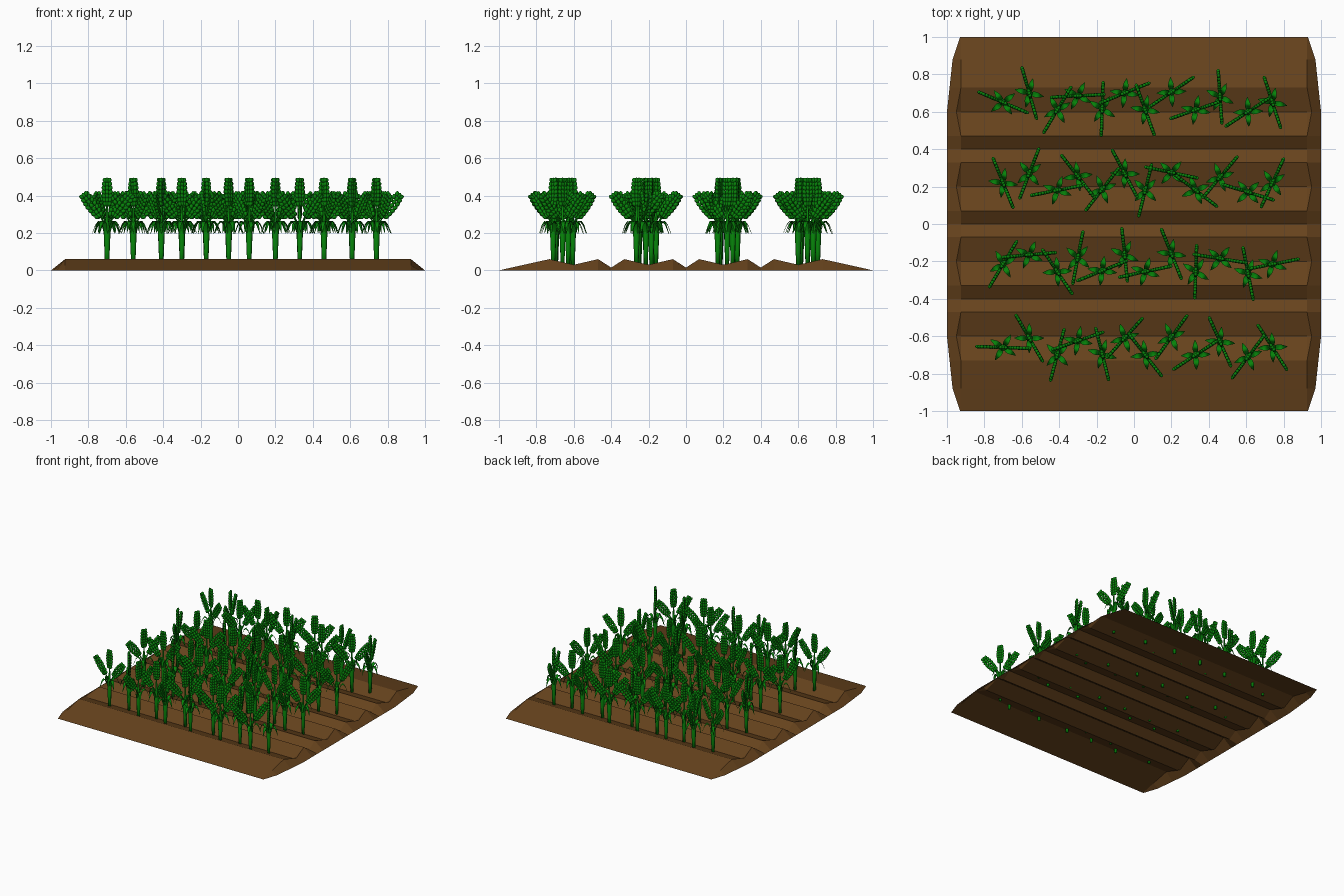
import bpy, bmesh, math
from mathutils import Vector, Matrix

if "Cube" in bpy.data.objects:
    bpy.data.objects.remove(bpy.data.objects["Cube"])


def material(name, rgb):
    m = bpy.data.materials.new(name)
    m.diffuse_color = (*rgb, 1)
    m.use_nodes = True
    m.node_tree.nodes["Principled BSDF"].inputs["Base Color"].default_value = m.diffuse_color
    return m


SOIL = material("soil brown", (0.135, 0.056, 0.012))
GREEN = material("plant green", (0.002, 0.235, 0.003))


def to_mesh(bm, name, mat, smooth=False):
    for f in bm.faces:
        f.smooth = smooth
    me = bpy.data.meshes.new(name)
    bm.to_mesh(me)
    bm.free()
    me.materials.append(mat)
    return me


def place(name, me, loc=(0, 0, 0), angle=0):
    ob = bpy.data.objects.new(name, me)
    ob.location = loc
    ob.rotation_euler.z = angle
    bpy.context.collection.objects.link(ob)
    return ob


# Ploughed soil: open ridged sheet with sloping ends; furrows have a raised end lip
half = [(0, .015), (.07, .06), (.2, .015), (.33, .06), (.4, .015), (.47, .06),
        (.6, .015), (.73, .06), (.88, .027), (1, 0)]
profile = [(-y, z) for y, z in half[:0:-1]] + half
bm = bmesh.new()
prev = None
for y, z in profile:
    a = abs(y)
    outer = 1 if a <= .6 else (1 - .03 * (a - .6) / .28 if a <= .88 else .97 - .04 * (a - .88) / .12)
    inner = min(.925, outer - .003)
    lip, lip_z = (.95, .03) if a in (.2, .6) else (inner, z)
    right = [(inner, y, z), (lip, y, lip_z), (outer, y, 0)]
    row = [bm.verts.new(p) for p in [(-p[0], p[1], p[2]) for p in right[::-1]] + right]
    if prev:
        for i in range(5):
            bm.faces.new((prev[i], prev[i + 1], row[i + 1], row[i]))
    prev = row
bmesh.ops.remove_doubles(bm, verts=bm.verts, dist=.0005)
place("ploughed_soil", to_mesh(bm, "ploughed_soil", SOIL))


# Stalks: one upright stem and two branches in the xz plane
def tube(bm, pts, radii, sides=6):
    rings = []
    for p, r in zip(pts, radii):
        rings.append([bm.verts.new((p[0] + r * math.cos(t), r * math.sin(t), p[1]))
                      for t in (2 * math.pi * i / sides for i in range(sides))])
    for a, b in zip(rings, rings[1:]):
        for i in range(sides):
            j = (i + 1) % sides
            bm.faces.new((a[i], a[j], b[j], b[i]))
    bm.faces.new(rings[0][::-1])
    bm.faces.new(rings[-1])


bm = bmesh.new()
tube(bm, [(0, .02), (0, .10), (0, .22), (0, .26), (0, .37)], [.011, .014, .019, .008, .004])
for s in (-1, 1):
    tube(bm, [(.005 * s, .20), (.014 * s, .25), (.042 * s, .30)], [.007, .005, .004])
stalk_mesh = to_mesh(bm, "stalks", GREEN, True)

# Leaves: four arching blades with a folded midrib
bm = bmesh.new()
path = [(.012, .19, .010), (.028, .245, .015), (.045, .26, .014), (.062, .24, .009), (.08, .195, .001)]
for k in range(4):
    rot = Matrix.Rotation(math.radians(60 + 90 * k), 3, 'Z')
    prev = None
    for r, z, w in path:
        row = [bm.verts.new(rot @ Vector(p)) for p in
               ((r, -w, z + .005), (r, 0, z), (r, w, z + .005))]
        if prev:
            for i in range(2):
                bm.faces.new((prev[i], row[i], row[i + 1], prev[i + 1]))
        prev = row
leaf_mesh = to_mesh(bm, "leaves", GREEN, True)


# Ears: flat fans of overlapping grains, one upright and two tilted
def ear(bm, base, tip, width):
    base, tip = Vector((base[0], 0, base[1])), Vector((tip[0], 0, tip[1]))
    axis = tip - base
    frame = Matrix.Rotation(math.atan2(axis.x, axis.z), 4, 'Y')
    n = 7
    for i in range(n):
        t = (i + .5) / n
        spread = width * math.sin(math.pi * (.15 + .7 * t)) ** .8
        for side in (-1, 0, 1):
            p = Matrix.Translation((side * spread, 0, axis.length * t))
            m = (Matrix.Translation(base) @ frame @ p
                 @ Matrix.Rotation(side * .45, 4, 'Y')
                 @ Matrix.Diagonal((.0115, .010, .0145, 1)))
            bmesh.ops.create_uvsphere(bm, u_segments=8, v_segments=5, radius=1, matrix=m)


bm = bmesh.new()
ear(bm, (0, .345), (0, .492), .018)
for s in (-1, 1):
    ear(bm, (.037 * s, .285), (.131 * s, .41), .022)
ear_mesh = to_mesh(bm, "ears", GREEN, True)

# Four rows of twelve plants: shared x, zigzag y offset, own turn angle
xs = [-.70, -.56, -.41, -.30, -.17, -.05, .06, .20, .33, .46, .61, .74]
dy = [.0, .05, -.04, .035, -.035, .05, -.04, .055, -.04, .03, -.05, .0]
rows = [(.65, [-23, -74, 59, 3, 88, 22, -70, 34, 19, -86, 33, -72]),
        (.22, [-68, 69, 11, -52, 52, -62, 76, -12, -37, 50, -17, 65]),
        (-.215, [59, 5, -56, 79, 22, -84, 12, -68, 88, -9, -79, 11]),
        (-.66, [-2, -60, 75, 19, -76, 48, -52, 54, 33, -66, 53, -57])]
for y, angles in rows:
    for x, d, a in zip(xs, dy, angles):
        for name, me in (("stalks", stalk_mesh), ("leaves", leaf_mesh), ("ears", ear_mesh)):
            place(name, me, (x, y + d, 0), math.radians(a))
